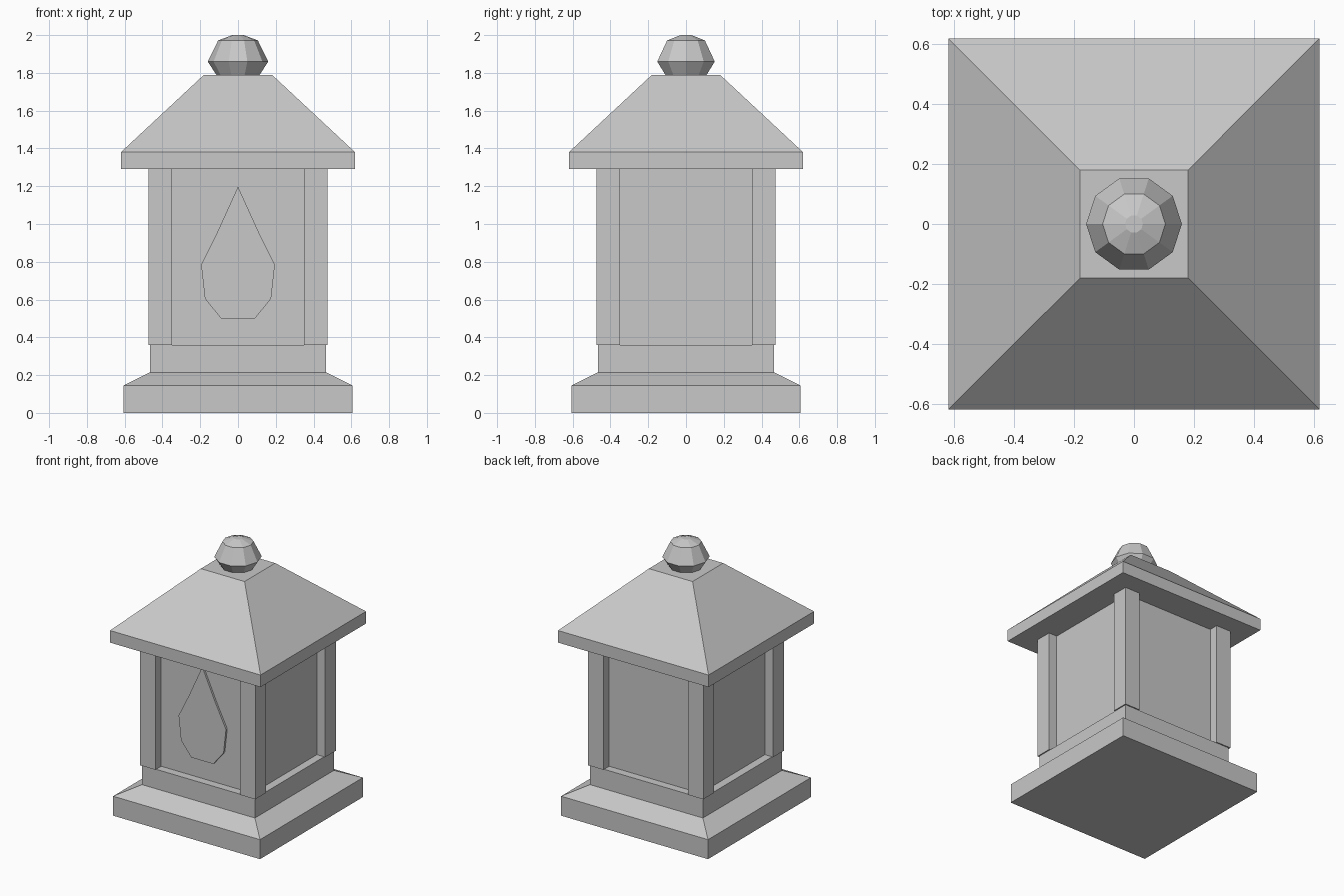
import bpy, bmesh, math

if "Cube" in bpy.data.objects:
    bpy.data.objects.remove(bpy.data.objects["Cube"])

stone = bpy.data.materials.new("pale stone")
stone.diffuse_color = (0.58, 0.58, 0.58, 1)
stone.use_nodes = True
stone.node_tree.nodes["Principled BSDF"].inputs["Base Color"].default_value = stone.diffuse_color


def finish(name, bm):
    bmesh.ops.recalc_face_normals(bm, faces=bm.faces[:])
    mesh = bpy.data.meshes.new(name)
    bm.to_mesh(mesh)
    bm.free()
    mesh.materials.append(stone)
    obj = bpy.data.objects.new(name, mesh)
    bpy.context.collection.objects.link(obj)
    return obj


def stack(name, profile, sides, offset=0.0, centre=(0, 0)):
    """Closed solid from rings (radius, z) with a given number of sides."""
    bm = bmesh.new()
    rings = []
    for r, z in profile:
        rings.append([bm.verts.new((centre[0] + r * math.cos(offset + 2 * math.pi * i / sides),
                                    centre[1] + r * math.sin(offset + 2 * math.pi * i / sides), z))
                      for i in range(sides)])
    for a, b in zip(rings, rings[1:]):
        for i in range(sides):
            j = (i + 1) % sides
            bm.faces.new((a[i], a[j], b[j], b[i]))
    bm.faces.new(rings[0])
    bm.faces.new(rings[-1])
    return finish(name, bm)


def square(name, profile, centre=(0, 0)):
    """Square stack; profile gives half widths."""
    return stack(name, [(h * math.sqrt(2), z) for h, z in profile], 4, math.pi / 4, centre)


# Stepped base with sloped shoulder
square("base", [(0.605, 0), (0.605, 0.145), (0.465, 0.215), (0.465, 0.36)])

# Recessed walls
square("walls", [(0.405, 0.36), (0.405, 1.29)])

# Corner posts
for sx, side in ((-1, "left"), (1, "right")):
    for sy, end in ((-1, "front"), (1, "back")):
        square(f"{end}_{side}_post", [(0.0625, 0.36), (0.0625, 1.29)],
               (sx * 0.4115, sy * 0.4115))

# Roof with eave band and flat top
square("roof", [(0.62, 1.29), (0.62, 1.38), (0.18, 1.79)])

# Ten-sided finial
stack("finial", [(0.115, 1.79), (0.16, 1.86), (0.105, 1.972), (0.03, 2.0)], 10)

# Raised drop-shaped plate on the front wall
half = [(0.09, 0.5), (0.175, 0.605), (0.195, 0.785), (0.108, 0.96)]
outline = half + [(0, 1.198)] + [(-x, z) for x, z in reversed(half)]
bm = bmesh.new()
face = bm.faces.new([bm.verts.new((x, -0.40, z)) for x, z in outline])
out = bmesh.ops.extrude_face_region(bm, geom=[face])["geom"]
bmesh.ops.translate(bm, vec=(0, -0.02, 0),
                    verts=[g for g in out if isinstance(g, bmesh.types.BMVert)])
finish("drop_plate", bm)
